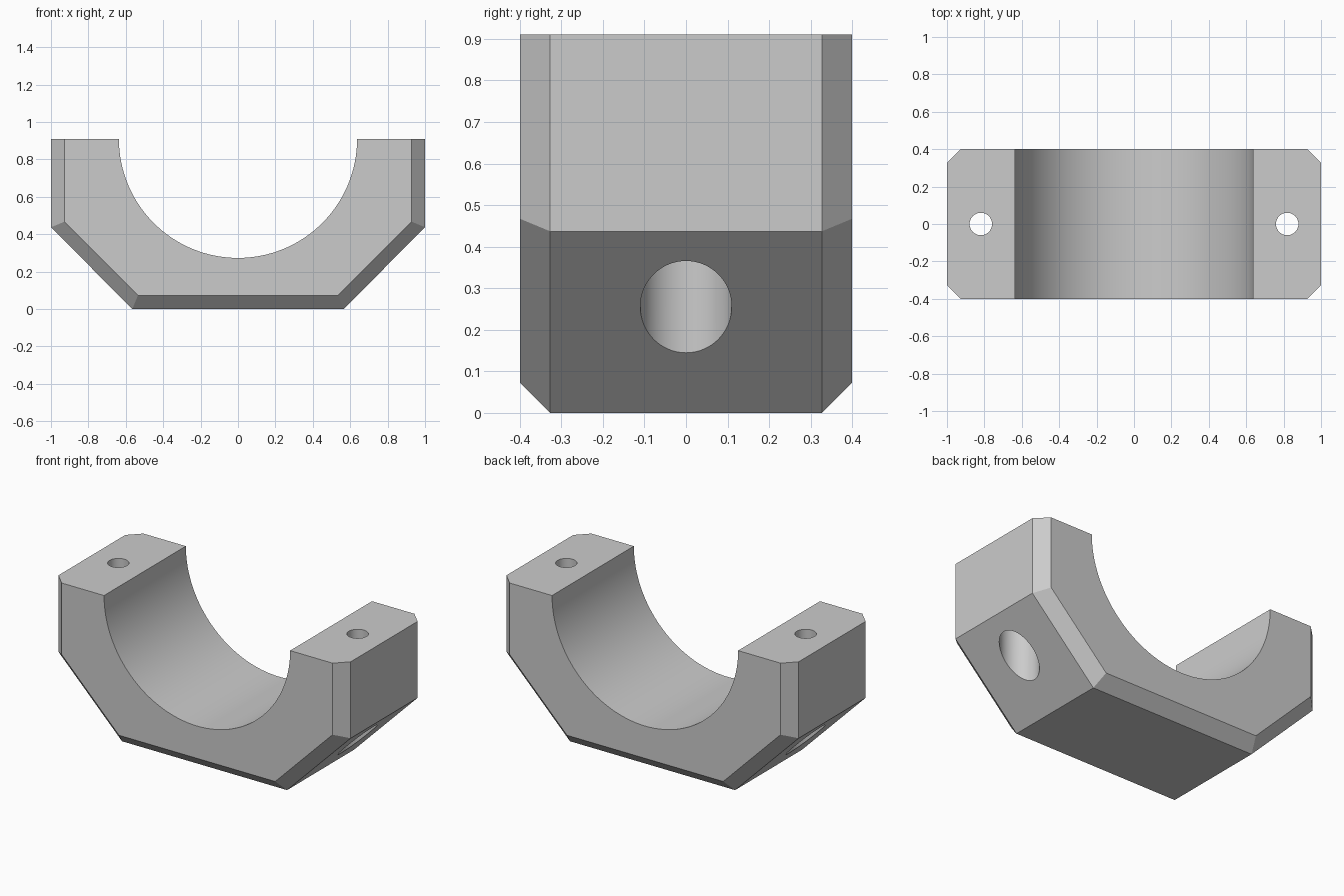
import bpy, bmesh
from math import radians, tan

cube = bpy.data.objects.get("Cube")
if cube:
    bpy.data.objects.remove(cube, do_unlink=True)

TOP, HALF_DEPTH, CHAMFER = 0.91, 0.4, 0.073
FOOT_X, SHOULDER_Z = 0.565, 0.437
BORE_R, BOLT_X, BOLT_R, POCKET_R, POCKET_TOP = 0.637, 0.819, 0.06, 0.11, 0.6

grey = bpy.data.materials.new("light grey")
grey.use_nodes = True
colour = (0.6, 0.6, 0.6, 1)
grey.diffuse_color = colour
grey.node_tree.nodes["Principled BSDF"].inputs["Base Color"].default_value = colour


def profile(inset):
    """Outer outline, pulled in on every side but the top."""
    shift = inset * tan(radians(22.5))
    right = [(FOOT_X - shift, inset), (1 - inset, SHOULDER_Z + shift), (1 - inset, TOP)]
    return right + [(-x, z) for x, z in reversed(right)]


def cylinder(name, radius, depth, location, rotation=(0, 0, 0), sides=64):
    bpy.ops.mesh.primitive_cylinder_add(vertices=sides, radius=radius, depth=depth,
                                        location=location, rotation=rotation)
    obj = bpy.context.object
    obj.name = name
    obj.hide_render = True
    return obj


# Chamfered block, lofted through four outlines from front to back
bm = bmesh.new()
sections = [(-HALF_DEPTH, CHAMFER), (CHAMFER - HALF_DEPTH, 0),
            (HALF_DEPTH - CHAMFER, 0), (HALF_DEPTH, CHAMFER)]
rings = [[bm.verts.new((x, y, z)) for x, z in profile(inset)] for y, inset in sections]
for a, b in zip(rings, rings[1:]):
    for i in range(len(a)):
        j = (i + 1) % len(a)
        # The flat top is closed as one face below
        if i != 2:
            bm.faces.new((a[i], a[j], b[j], b[i]))
bm.faces.new(rings[0])
bm.faces.new(rings[-1])
bm.faces.new([r[2] for r in rings] + [r[3] for r in reversed(rings)])
bmesh.ops.recalc_face_normals(bm, faces=bm.faces)
mesh = bpy.data.meshes.new("clamp_half")
bm.to_mesh(mesh)
bm.free()
clamp = bpy.data.objects.new("clamp_half", mesh)
bpy.context.collection.objects.link(clamp)
mesh.materials.append(grey)

# Half-round bore, bolt holes and bolt head pockets
cutters = [cylinder("bore_cutter", BORE_R, 2, (0, 0, TOP), (radians(90), 0, 0), 128)]
for side, x in (("left", BOLT_X), ("right", -BOLT_X)):
    cutters.append(cylinder(side + "_bolt_cutter", BOLT_R, 3, (x, 0, 0.5)))
    cutters.append(cylinder(side + "_pocket_cutter", POCKET_R, 1,
                            (x, 0, POCKET_TOP - 0.5)))

bpy.ops.object.select_all(action="DESELECT")
clamp.select_set(True)
bpy.context.view_layer.objects.active = clamp
for cutter in cutters:
    cutter.data.materials.append(grey)
    mod = clamp.modifiers.new(cutter.name, "BOOLEAN")
    mod.operation = "DIFFERENCE"
    mod.solver = "EXACT"
    mod.object = cutter
    bpy.ops.object.modifier_apply(modifier=mod.name)
    bpy.data.objects.remove(cutter, do_unlink=True)

bpy.ops.object.shade_smooth_by_angle(angle=radians(20))
